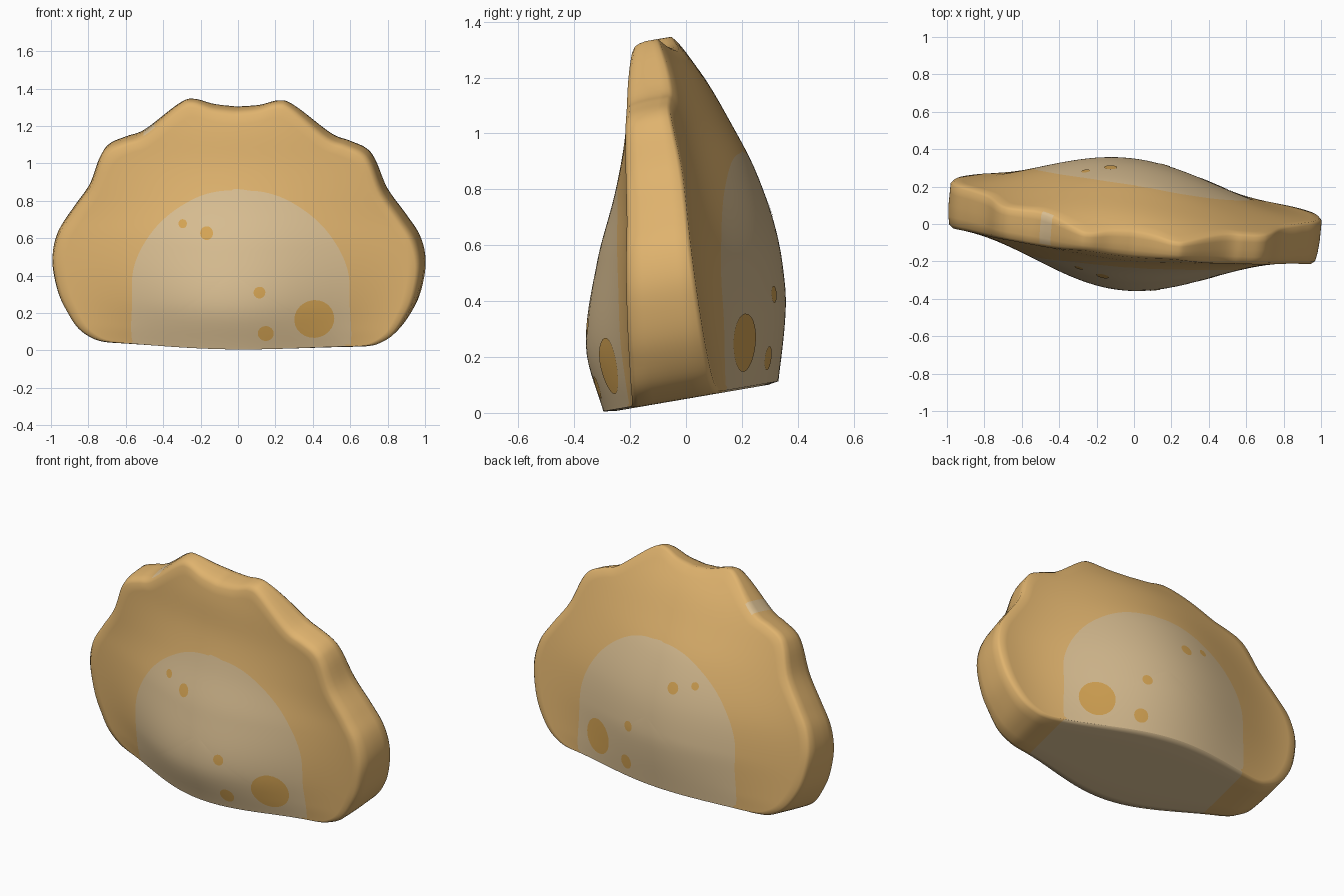
import bpy, bmesh, math

if "Cube" in bpy.data.objects:
    bpy.data.objects.remove(bpy.data.objects["Cube"])

def mat(name, rgb):
    m = bpy.data.materials.new(name)
    m.diffuse_color = (*rgb, 1)
    m.use_nodes = True
    m.node_tree.nodes["Principled BSDF"].inputs["Base Color"].default_value = m.diffuse_color
    return m

DOUGH = mat("toasted dough", (0.74, 0.45, 0.155))
CREAM = mat("pale filling area", (0.70, 0.52, 0.29))
SPOT = mat("toasted spots", (0.68, 0.38, 0.09))

def curve(pts, v):
    """Smooth interpolation through (key, value) points."""
    if v <= pts[0][0]:
        return pts[0][1]
    if v >= pts[-1][0]:
        return pts[-1][1]
    i = max(k for k in range(len(pts) - 1) if pts[k][0] <= v)
    def slope(k):
        a, b = pts[max(k - 1, 0)], pts[min(k + 1, len(pts) - 1)]
        return (b[1] - a[1]) / (b[0] - a[0])
    (x0, y0), (x1, y1) = pts[i], pts[i + 1]
    d = x1 - x0
    t = (v - x0) / d
    return ((2*t**3 - 3*t*t + 1) * y0 + (t**3 - 2*t*t + t) * d * slope(i)
            + (3*t*t - 2*t**3) * y1 + (t**3 - t*t) * d * slope(i + 1))

# Depth profiles by height: belly in the middle and rim, front and back
BELLY = {-1: [(0, -.293), (.25, -.357), (.55, -.315), (.78, -.25), (.97, -.21), (1.15, -.192), (1.3, -.165)],
         1: [(0, .318), (.2, .342), (.33, .345), (.545, .312), (.778, .236), (.97, .143), (1.148, .045), (1.305, -.072)]}
RIM = {-1: [(0, -.11), (.64, -.122), (.84, -.136), (1.07, -.148), (1.3, -.163)],
       1: [(0, .185), (.6, .105), (1.0, .02), (1.3, -.075)]}
WIDTH = [(0, .88), (.1, .93), (.5, 1.0), (.84, .9), (1.04, .82), (1.3, .65)]
PEAK = {-1: -0.03, 1: -0.06}

def depth(x, z, side):
    u = min(1, abs(x - PEAK[side]) / curve(WIDTH, z))
    g = 0.5 + 0.5 * math.cos(math.pi * u)
    return curve(RIM[side], z) * (1 - g) + curve(BELLY[side], z) * g

def place(x, y, z):
    """Turn and tilt the whole dumpling slightly."""
    x, y = 0.991 * x + 0.1 * y, y - 0.1 * x
    return (x, y, z + 0.172 * y + 0.05)

# Scalloped outline, right half from the top, then mirrored
HALF = [(0, 1.262), (.12, 1.275), (.23, 1.305), (.31, 1.278), (.5, 1.125), (.6, 1.085), (.69, 1.045),
        (.74, .98), (.8, .825), (.9, .68), (.97, .57), (1.0, .45), (.99, .33), (.95, .2), (.87, .08),
        (.78, .02), (.68, .0), (.45, .0), (.22, .0), (0, .0)]
xs = [(i, p[0]) for i, p in enumerate(HALF)]
zs = [(i, p[1]) for i, p in enumerate(HALF)]
STEPS = 6
N = (len(HALF) - 1) * STEPS
right = [(curve(xs, i / STEPS), max(0, curve(zs, i / STEPS))) for i in range(N + 1)]
outline = right + [(-x, z) for x, z in right[-2:0:-1]]

# Pale arch, as radius by angle from the middle, shifted a little per side
CZ = 0.42
SHIFT = {-1: 0.035, 1: 0.02}
ARCH = {}
for s in (-1, 1):
    for h in (-1, 1):
        ARCH[s, h] = [(math.atan2(x + h * SHIFT[s], z), math.hypot(x + h * SHIFT[s], z)) for x, z in
                      [(.05, .425), (.18, .405), (.33, .33), (.48, .19), (.575, 0), (.585, -.2), (.585, -.42)]]

def arch_ratio(x, z, s):
    table = ARCH[s, 1 if x >= 0 else -1]
    a = math.atan2(abs(x), z - CZ)
    if a > table[-1][0]:
        return 0.96
    return min(0.96, curve(table, a) / math.hypot(x, z - CZ))

INNER, OUTER, EDGE = 12, 9, 0.985

# Dumpling body: two bulging sides joined by a rounded rim
bm = bmesh.new()
M = len(outline)
columns = []
mid = {s: bm.verts.new(place(0, depth(0, CZ, s), CZ)) for s in (-1, 1)}
WALL = [(.07, .3), (.25, .75), (.5, 1), (.75, 1), (.94, 1)]
for x, z in outline:
    inset = 0.02 * min(1, z / 0.15)
    def side_row(s):
        t = arch_ratio(x, z, s)
        q = 1 - inset if s < 0 else 1
        rs = ([t * k / INNER for k in range(1, INNER + 1)]
              + [t + (EDGE * q - t) * k / OUTER for k in range(1, OUTER + 1)])
        row = []
        for r in rs:
            px, pz = x * r, CZ + (z - CZ) * r
            row.append(bm.verts.new(place(px, depth(px, pz, s), pz)))
        return row
    f, b = depth(x, z, -1), depth(x, z, 1)
    wall = []
    for k, full in WALL:
        q = 1 - inset * (1 - full)
        wall.append(bm.verts.new(place(x * q, f + (b - f) * k, CZ + (z - CZ) * q)))
    columns.append(side_row(-1) + wall + side_row(1)[::-1])
L = len(columns[0])
for i in range(M):
    j = (i + 1) % M
    A, B = columns[i], columns[j]
    mx = (outline[i][0] + outline[j][0]) / 2
    mz = (outline[i][1] + outline[j][1]) / 2
    base = mz < 0.01 and -0.56 < mx < 0.61
    bm.faces.new((mid[-1], A[0], B[0])).material_index = 1
    bm.faces.new((mid[1], B[-1], A[-1])).material_index = 1
    for k in range(L - 1):
        face = bm.faces.new((A[k], A[k + 1], B[k + 1], B[k]))
        inside = k < INNER - 1 or k >= L - INNER
        on_wall = INNER + OUTER <= k < L - INNER - OUTER
        nick = on_wall and mz > 1 and -0.49 < mx < -0.455
        face.material_index = 1 if inside or base or nick else 0
bmesh.ops.recalc_face_normals(bm, faces=bm.faces)

def finish(bm, name, mats):
    me = bpy.data.meshes.new(name)
    for f in bm.faces:
        f.smooth = True
    bm.to_mesh(me)
    bm.free()
    for m in mats:
        me.materials.append(m)
    ob = bpy.data.objects.new(name, me)
    bpy.context.collection.objects.link(ob)

finish(bm, "dumpling_body", [DOUGH, CREAM])

# Toasted spots: thin discs following both sides
SPOTS = [(.40, .165, .104), (.145, .095, .042), (.115, .32, .031), (-.175, .625, .035), (-.307, .668, .023)]
for s, label in ((-1, "front"), (1, "back")):
    bm = bmesh.new()
    for cx, cz, rad in SPOTS:
        def vert(r, a):
            x, z = cx + SHIFT[s] + r * math.cos(a), cz + r * math.sin(a)
            return bm.verts.new(place(x, depth(x, z, s) + s * 0.0025, z))
        centre = vert(0, 0)
        rings = [[vert(rad * k / 5, math.tau * i / 24) for i in range(24)] for k in range(1, 6)]
        for i in range(24):
            j = (i + 1) % 24
            tri = (centre, rings[0][i], rings[0][j])
            bm.faces.new(tri if s < 0 else tri[::-1])
            for p, q in zip(rings, rings[1:]):
                quad = (p[i], q[i], q[j], p[j])
                bm.faces.new(quad if s < 0 else quad[::-1])
    finish(bm, label + "_spots", [SPOT])
